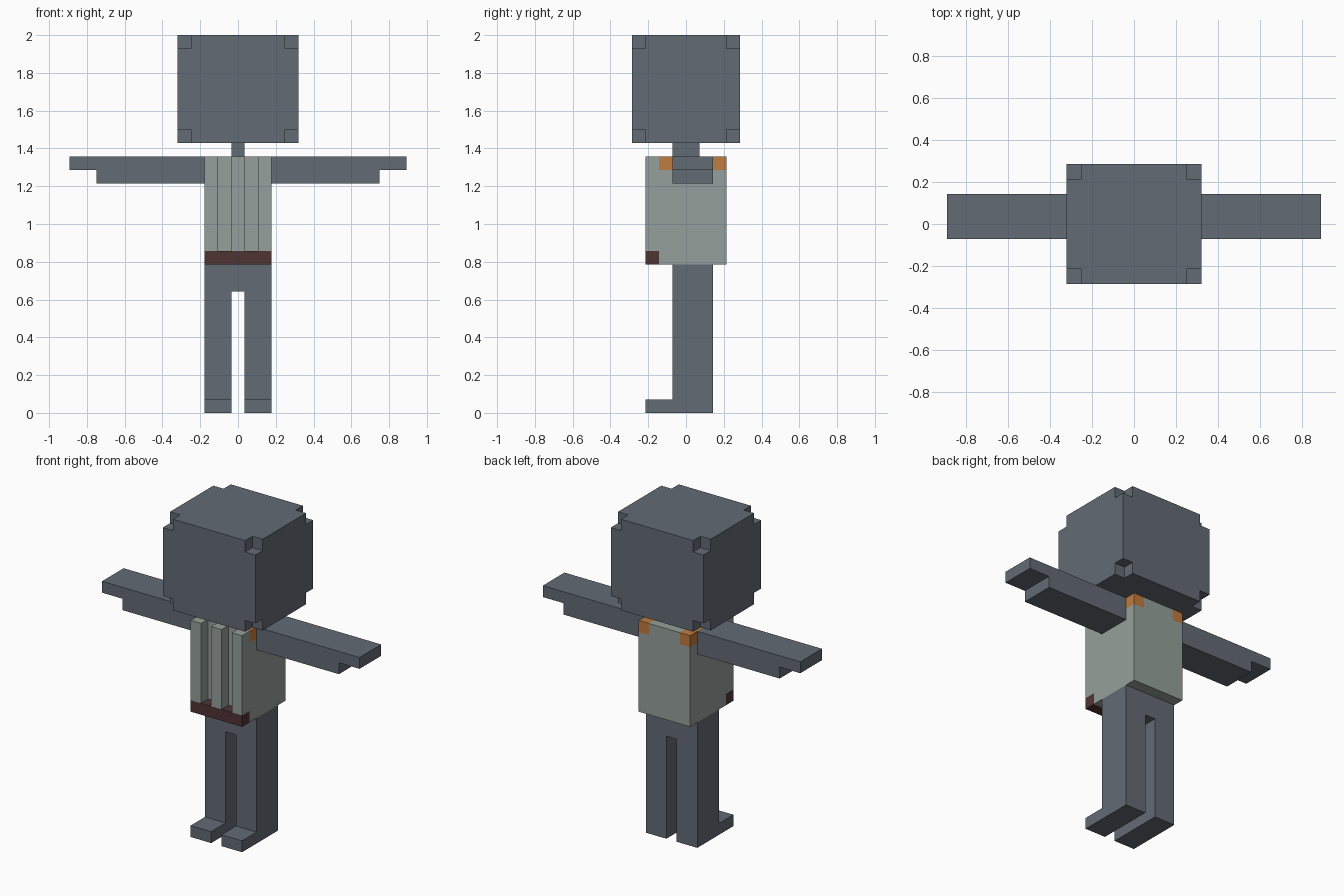
import bpy, bmesh

U = 2 / 28  # size of one block; all dimensions below are in blocks

default = bpy.data.objects.get("Cube")
if default:
    bpy.data.objects.remove(default, do_unlink=True)


def material(name, rgb):
    mat = bpy.data.materials.new(name)
    mat.use_nodes = True
    color = (*rgb, 1)
    mat.diffuse_color = color
    mat.node_tree.nodes["Principled BSDF"].inputs["Base Color"].default_value = color
    return mat


SLATE = material("slate grey", (0.125, 0.147, 0.174))
SAGE = material("sage grey", (0.30, 0.35, 0.325))
ORANGE = material("orange", (0.53, 0.20, 0.05))
MAROON = material("maroon", (0.08, 0.034, 0.034))


def add_prism(bm, profile, y0, y1):
    """Extrude an (x, z) outline from y0 to y1."""
    face = bm.faces.new([bm.verts.new((x * U, y0 * U, z * U)) for x, z in profile])
    new = bmesh.ops.extrude_face_region(bm, geom=[face])["geom"]
    verts = [g for g in new if isinstance(g, bmesh.types.BMVert)]
    bmesh.ops.translate(bm, verts=verts, vec=(0, (y1 - y0) * U, 0))


def rect(x0, x1, z0, z1):
    return [(x0, z0), (x1, z0), (x1, z1), (x0, z1)]


def part(name, mat, *prisms):
    bm = bmesh.new()
    for prism in prisms:
        add_prism(bm, *prism)
    bmesh.ops.recalc_face_normals(bm, faces=bm.faces)
    mesh = bpy.data.meshes.new(name)
    bm.to_mesh(mesh)
    bm.free()
    mesh.materials.append(mat)
    obj = bpy.data.objects.new(name, mesh)
    bpy.context.collection.objects.link(obj)
    return obj


# Head: a block with its eight corners notched away
head = part("head", SLATE, (rect(-4.5, 4.5, 20, 28), -4, 4))
notches = [(rect(x, x + 2, z, z + 2), y, y + 2)
           for x in (-5.5, 3.5) for y in (-5, 3) for z in (19, 27)]
cutter = part("corner_cutter", SLATE, *notches)
cutter.hide_render = True
cut = head.modifiers.new("notch corners", "BOOLEAN")
cut.operation = "DIFFERENCE"
cut.solver = "EXACT"
cut.object = cutter
bpy.context.view_layer.update()
notched = bpy.data.meshes.new_from_object(
    head.evaluated_get(bpy.context.evaluated_depsgraph_get()))
head.modifiers.clear()
head.data = notched
bpy.data.objects.remove(cutter, do_unlink=True)

part("neck", SLATE, (rect(-0.5, 0.5, 19, 20), -1, 1))

# Torso with stepped shoulders that hold the straps
right_half = [(2.5, 11), (2.5, 18), (1.5, 18), (1.5, 19)]
left_half = [(-x, z) for x, z in reversed(right_half)]
part("torso", SAGE, (right_half + left_half, -2, 3))

# Upright ribs down the chest, resting on the belt
for name, x in (("right", -2), ("middle", 0), ("left", 2)):
    part(name + "_chest_rib", SAGE, (rect(x - 0.5, x + 0.5, 12, 19), -3, -2))
part("belt", MAROON, (rect(-2.5, 2.5, 11, 12), -3, -2))

# Trousers: two legs joined at the hips
part("trousers", SLATE,
     ([(-2.5, 0), (-0.5, 0), (-0.5, 9), (0.5, 9), (0.5, 0), (2.5, 0),
       (2.5, 11), (-2.5, 11)], -1, 2))

# Mirrored parts: feet, shoulder straps and stepped arms
arm = [(2.5, 17), (10.5, 17), (10.5, 18), (12.5, 18), (12.5, 19), (2.5, 19)]
for side, s in (("left", 1), ("right", -1)):
    part(side + "_foot", SLATE, (rect(s * 0.5, s * 2.5, 0, 1), -3, -1))
    part(side + "_shoulder_strap", ORANGE, (rect(s * 1.5, s * 2.5, 18, 19), -2, 3))
    part(side + "_arm", SLATE, ([(s * x, z) for x, z in arm], -1, 2))
